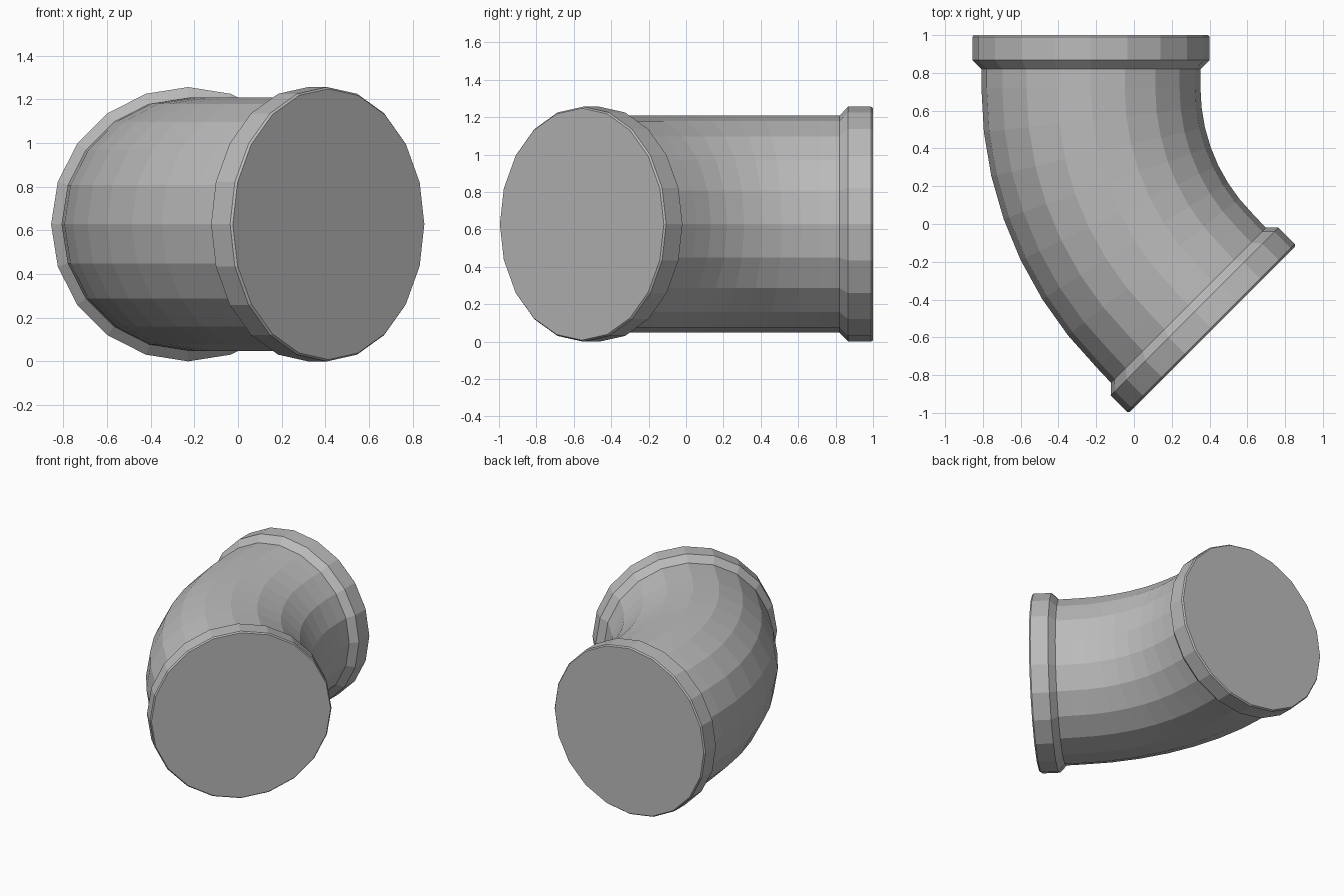
import bpy
import bmesh
from math import sin, cos, pi, radians
from mathutils import Vector

if "Cube" in bpy.data.objects:
    bpy.data.objects.remove(bpy.data.objects["Cube"], do_unlink=True)

SIDES = 20
PIPE_R = 0.58
FLANGE_R = 0.628
FLANGE_LENGTH = 0.18
BEND_R = 1.52
BEND_STEPS = 7
TURN = radians(45)
AXIS_Z = 0.628

grey = bpy.data.materials.new("pipe grey")
grey.use_nodes = True
colour = (0.5, 0.5, 0.5, 1)
grey.diffuse_color = colour
grey.node_tree.nodes["Principled BSDF"].inputs["Base Color"].default_value = colour


def travel(heading):
    """Direction of the pipe axis; heading 0 runs to the front."""
    return Vector((sin(heading), -cos(heading), 0))


def tube(name, stations, cap_end=False):
    """Skin rings given as (centre, heading, radius), in order of travel."""
    bm = bmesh.new()
    rings = []
    for centre, heading, radius in stations:
        side = Vector((cos(heading), sin(heading), 0))
        up = Vector((0, 0, 1))
        rings.append([bm.verts.new(centre + radius * (side * cos(a) + up * sin(a)))
                      for a in (2 * pi * i / SIDES for i in range(SIDES))])
    for r0, r1 in zip(rings, rings[1:]):
        for i in range(SIDES):
            j = (i + 1) % SIDES
            bm.faces.new((r0[i], r0[j], r1[j], r1[i]))
    if cap_end:
        bm.faces.new(rings[-1])
    mesh = bpy.data.meshes.new(name)
    bm.to_mesh(mesh)
    bm.free()
    mesh.materials.append(grey)
    bpy.context.collection.objects.link(bpy.data.objects.new(name, mesh))


def flange(name, end, heading):
    """Collar with a sloped shoulder and a small bevel at the closed end."""
    profile = [(FLANGE_LENGTH, PIPE_R), (0.133, FLANGE_R),
               (0.01, FLANGE_R), (0, FLANGE_R - 0.008)]
    tube(name, [(end - travel(heading) * d, heading, r) for d, r in profile], cap_end=True)


# Closed ends of the elbow
back_end = Vector((-0.228, 1.0, AXIS_Z))
front_end = Vector((0.415, -0.557, AXIS_Z))

# Curved pipe between the collars, with short straight ends
pivot = Vector((back_end.x + BEND_R, 0.72, AXIS_Z))
path = [(back_end + travel(0) * FLANGE_LENGTH, 0, PIPE_R)]
for k in range(BEND_STEPS + 1):
    a = TURN * k / BEND_STEPS
    path.append((pivot - BEND_R * Vector((cos(a), sin(a), 0)), a, PIPE_R))
path.append((front_end - travel(TURN) * FLANGE_LENGTH, TURN, PIPE_R))
tube("elbow_pipe", path)

# End collars
flange("back_flange", back_end, pi)
flange("front_flange", front_end, TURN)
